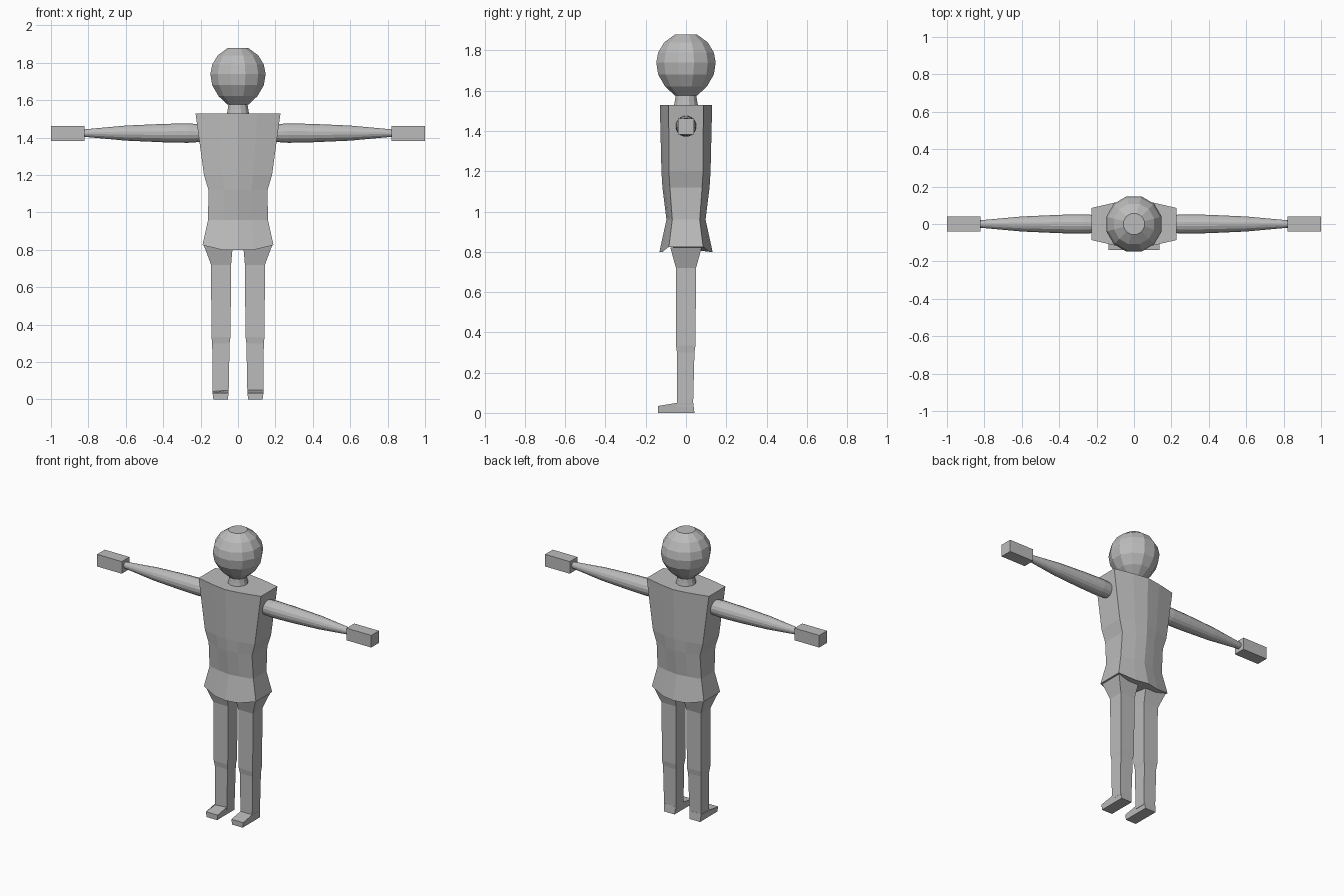
import bpy, math

if "Cube" in bpy.data.objects:
    bpy.data.objects.remove(bpy.data.objects["Cube"])

grey = bpy.data.materials.new("plain_grey")
grey.diffuse_color = (0.5, 0.5, 0.5, 1)
grey.use_nodes = True
grey.node_tree.nodes["Principled BSDF"].inputs["Base Color"].default_value = grey.diffuse_color


def loft(name, rings):
    """Skin a list of equal-length point rings and cap both ends."""
    n = len(rings[0])
    verts = [p for ring in rings for p in ring]
    faces = [(r * n + i, r * n + (i + 1) % n, (r + 1) * n + (i + 1) % n, (r + 1) * n + i)
             for r in range(len(rings) - 1) for i in range(n)]
    faces.append(tuple(reversed(range(n))))
    faces.append(tuple(range((len(rings) - 1) * n, len(rings) * n)))
    mesh = bpy.data.meshes.new(name)
    mesh.from_pydata(verts, [], faces)
    mesh.materials.append(grey)
    obj = bpy.data.objects.new(name, mesh)
    bpy.context.collection.objects.link(obj)
    return obj


def mirror_x(obj):
    mod = obj.modifiers.new("mirror", 'MIRROR')
    mod.use_axis[0] = True
    mod.use_clip = False
    return obj


def circle(r, z, n):
    return [(r * math.cos(2 * math.pi * (i + 0.5) / n),
             r * math.sin(2 * math.pi * (i + 0.5) / n), z) for i in range(n)]


def rect(x0, x1, y0, y1, z):
    return [(x0, y0, z), (x1, y0, z), (x1, y1, z), (x0, y1, z)]


# Faceted ball head with flattened poles
head_profile = [(0.058, 1.576), (0.108, 1.622), (0.143, 1.68), (0.153, 1.74),
                (0.143, 1.79), (0.112, 1.84), (0.058, 1.878)]
loft("head", [circle(r, z, 12) for r, z in head_profile])

# Short neck
loft("neck", [circle(r, z, 12) for r, z in
              [(0.064, 1.515), (0.057, 1.55), (0.05, 1.60)]])


# Tunic torso: wide shoulders, narrow waist, flared hem
def torso_ring(z, w, side, apex, drop=0):
    mid = side + (apex - side) * 0.65
    half = [(w, -side, z), (w, side, z), (w * 0.45, mid, z - drop),
            (0, apex, z - drop), (-w * 0.45, mid, z - drop)]
    return half + [(-x, -y, zz) for x, y, zz in half]


loft("torso", [torso_ring(0.825, 0.19, 0.085, 0.132, 0.025),
               torso_ring(0.96, 0.16, 0.068, 0.097),
               torso_ring(1.12, 0.158, 0.08, 0.117),
               torso_ring(1.20, 0.182, 0.085, 0.122),
               torso_ring(1.53, 0.227, 0.086, 0.13)])

# Tapered arms held straight out
arm_profile = [(0.17, 0.046), (0.27, 0.053), (0.40, 0.05), (0.60, 0.041), (0.825, 0.02)]
mirror_x(loft("arm", [[(x, b, 1.424 + a) for b, a, _ in circle(r, 0, 16)][::-1]
                      for x, r in arm_profile]))

# Block hands
mirror_x(loft("hand", [rect(0.82, 1.0, -0.04, 0.04, z) for z in (1.382, 1.462)]))

# Legs, flared at the hip
mirror_x(loft("leg", [rect(0.05, 0.135, -0.045, 0.035, 0.03),
                      rect(0.045, 0.138, -0.045, 0.042, 0.30),
                      rect(0.04, 0.142, -0.05, 0.047, 0.335),
                      rect(0.037, 0.144, -0.05, 0.05, 0.72),
                      rect(0.028, 0.182, -0.078, 0.078, 0.822)]))

# Wedge feet, lower at the toe
foot_top = [(0.05, -0.14, 0.034), (0.136, -0.14, 0.034),
            (0.136, -0.045, 0.05), (0.136, 0.036, 0.05),
            (0.05, 0.036, 0.05), (0.05, -0.045, 0.05)]
foot_base = [(0.093 + (x - 0.093) * 0.9, y if y < 0 else 0.042, 0) for x, y, z in foot_top]
mirror_x(loft("foot", [foot_base, foot_top]))
